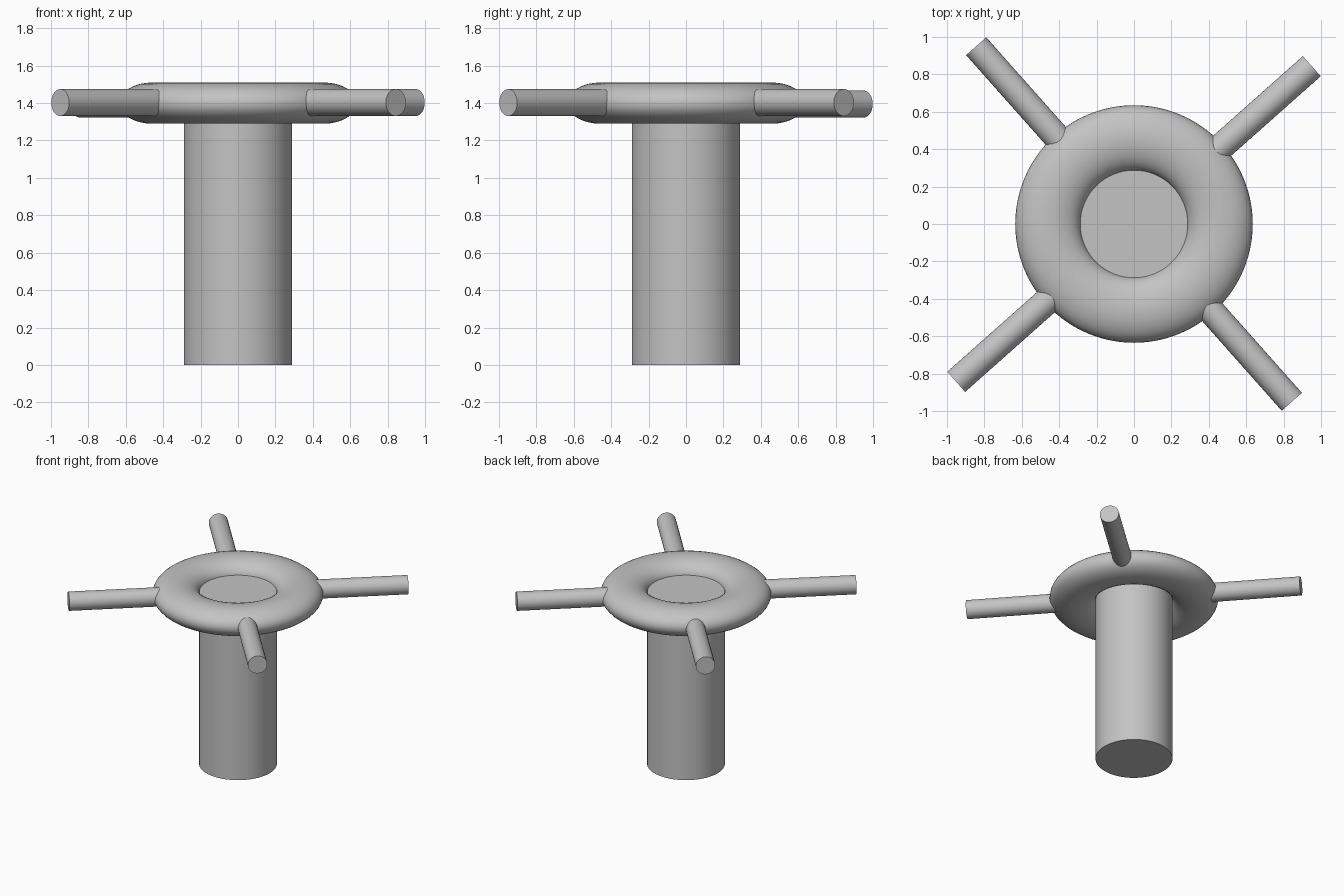
import bpy, bmesh, math
from mathutils import Matrix, Vector

if "Cube" in bpy.data.objects:
    bpy.data.objects.remove(bpy.data.objects["Cube"], do_unlink=True)

GREY = (0.55, 0.55, 0.55, 1)
RING_Z = 1.4

metal = bpy.data.materials.new("plain grey")
metal.use_nodes = True
metal.diffuse_color = GREY
metal.node_tree.nodes["Principled BSDF"].inputs["Base Color"].default_value = GREY


def finish(obj, name):
    obj.name = obj.data.name = name
    obj.data.materials.append(metal)
    bpy.ops.object.select_all(action="DESELECT")
    obj.select_set(True)
    bpy.context.view_layer.objects.active = obj
    bpy.ops.object.shade_smooth_by_angle(angle=math.radians(40))


def rod(name, start, end, radius, sides):
    """Capped cylinder running from start to end."""
    start, end = Vector(start), Vector(end)
    axis = end - start
    mesh = bpy.data.meshes.new(name)
    bm = bmesh.new()
    turn = axis.to_track_quat("Z", "Y").to_matrix().to_4x4()
    bmesh.ops.create_cone(bm, cap_ends=True, segments=sides, radius1=radius,
                          radius2=radius, depth=axis.length,
                          matrix=Matrix.Translation((start + end) / 2) @ turn)
    bm.to_mesh(mesh)
    bm.free()
    obj = bpy.data.objects.new(name, mesh)
    bpy.context.collection.objects.link(obj)
    finish(obj, name)


# Central column, its top closing the ring's hole
rod("column", (0, 0, 0), (0, 0, RING_Z + 0.015), 0.29, 64)

# Flattened ring around the column top
bpy.ops.mesh.primitive_torus_add(location=(0, 0, RING_Z), major_radius=0.46,
                                 minor_radius=0.175, major_segments=96,
                                 minor_segments=32)
ring = bpy.context.object
ring.data.transform(Matrix.Diagonal((1, 1, 0.11 / 0.175, 1)))
finish(ring, "ring")

# Four spokes; the back right one sits slightly lower
spokes = ("back_left_spoke", "back_right_spoke", "front_right_spoke", "front_left_spoke")
for i, name in enumerate(spokes):
    angle = math.radians(41.6 + 90 * i)
    direction = Vector((math.cos(angle), math.sin(angle), 0))
    height = Vector((0, 0, RING_Z + (-0.005 if i == 1 else 0.003)))
    rod(name, direction * 0.45 + height, direction * 1.271 + height, 0.072, 32)
